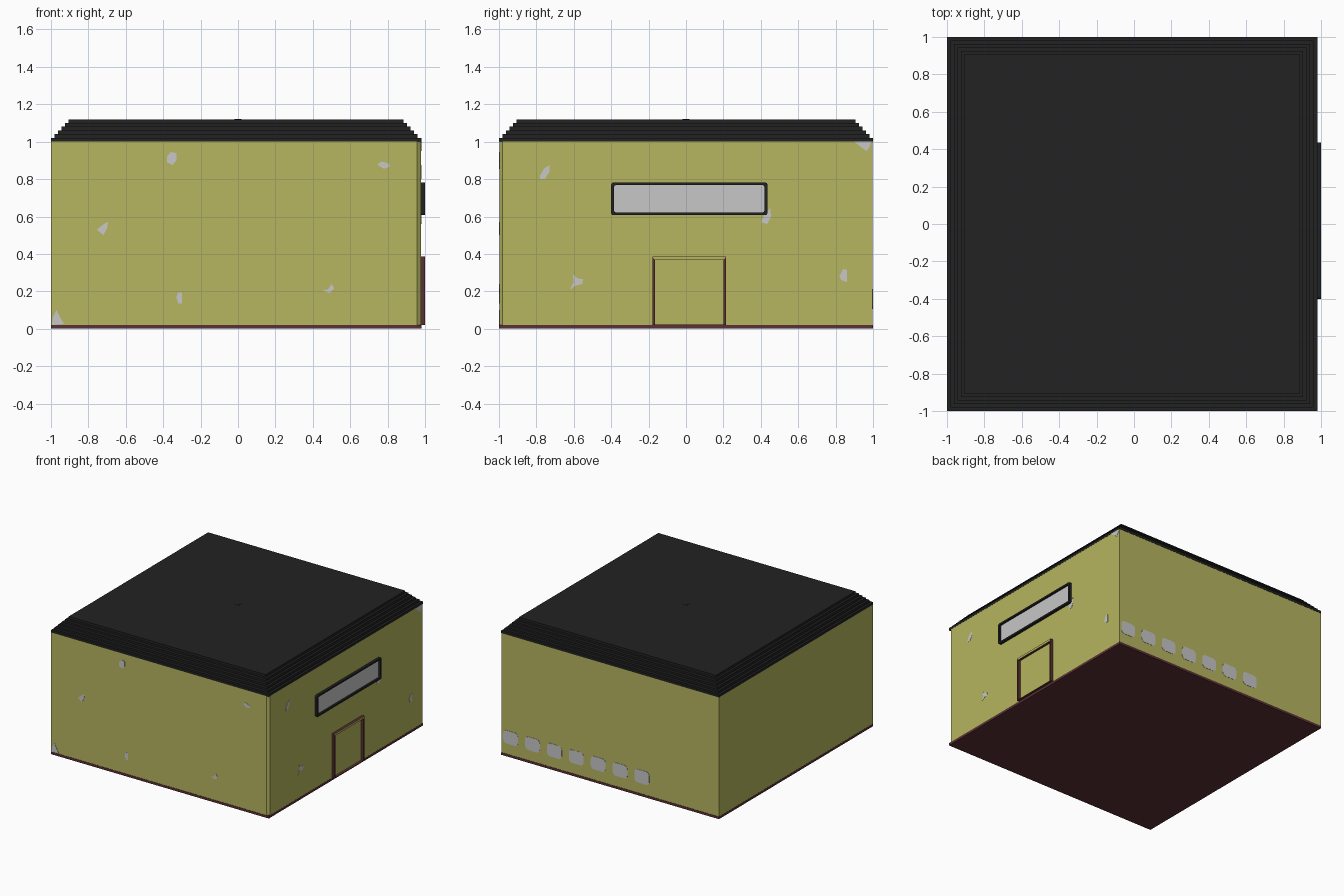
import bpy, bmesh, math

if "Cube" in bpy.data.objects:
    bpy.data.objects.remove(bpy.data.objects["Cube"])


def material(name, rgb):
    m = bpy.data.materials.new(name)
    m.diffuse_color = (*rgb, 1)
    m.use_nodes = True
    m.node_tree.nodes["Principled BSDF"].inputs["Base Color"].default_value = m.diffuse_color
    return m


OLIVE = material("olive_plaster", (0.47, 0.465, 0.115))
BLACK = material("roof_black", (0.016, 0.016, 0.016))
RED = material("dark_red", (0.105, 0.03, 0.034))
GREY = material("light_grey", (0.57, 0.57, 0.57))

# Wall planes: (u along wall, v height, d outward) -> world
WALL = 0.998
SIDES = {
    "front": lambda u, v, d: (u, -WALL - d, v),
    "back": lambda u, v, d: (u, WALL + d, v),
    "right": lambda u, v, d: (0.979 + d, u, v),
    "floor": lambda u, v, d: (u, v, d),
}


def finish(name, bm, *mats):
    bmesh.ops.recalc_face_normals(bm, faces=bm.faces)
    me = bpy.data.meshes.new(name)
    bm.to_mesh(me)
    bm.free()
    for m in mats:
        me.materials.append(m)
    ob = bpy.data.objects.new(name, me)
    bpy.context.collection.objects.link(ob)
    return ob


def prism(name, side, pts, d0, d1, mat):
    """Extrude an outline on a wall plane from depth d0 to d1."""
    bm = bmesh.new()
    a, b = ([bm.verts.new(SIDES[side](u, v, d)) for u, v in pts] for d in (d0, d1))
    bm.faces.new(a)
    bm.faces.new(b)
    n = len(pts)
    for i in range(n):
        j = (i + 1) % n
        bm.faces.new((a[i], a[j], b[j], b[i]))
    return finish(name, bm, mat)


def rect(u0, u1, v0, v1):
    return [(u0, v0), (u1, v0), (u1, v1), (u0, v1)]


def rounded(u0, u1, v0, v1, r, seg=4):
    pts = []
    corners = [(u1 - r, v1 - r), (u0 + r, v1 - r), (u0 + r, v0 + r), (u1 - r, v0 + r)]
    for k, (cu, cv) in enumerate(corners):
        for s in range(seg + 1):
            t = math.pi / 2 * (k + s / seg)
            pts.append((cu + r * math.cos(t), cv + r * math.sin(t)))
    return pts


def ring(name, side, outer, inner, d0, d1, *mats):
    """Hollow frame between two outlines with equal point counts."""
    bm = bmesh.new()
    loops = [[bm.verts.new(SIDES[side](u, v, d)) for u, v in pts]
             for pts, d in ((outer, d0), (outer, d1), (inner, d1), (inner, d0))]
    n = len(outer)
    for k in range(4):
        a, b = loops[k], loops[(k + 1) % 4]
        for i in range(n):
            j = (i + 1) % n
            bm.faces.new((a[i], a[j], b[j], b[i]))
    return finish(name, bm, *mats)


# Base slab, and walls with one chamfered corner
prism("base_slab", "floor", rect(-1, 0.98, -1, 1), 0, 0.02, RED)
prism("walls", "floor",
      [(-0.999, -WALL), (0.957, -WALL), (0.979, -0.98), (0.979, WALL), (-0.999, WALL)],
      0.02, 1.0, OLIVE)

# Stepped roof built as one profile, and its small centre plate
bm = bmesh.new()
loops = []
for step in range(6):
    i = 0.019 * step
    for z in (1.0 + 0.02 * step, 1.02 + 0.02 * step):
        loops.append([bm.verts.new((x, y, z)) for x, y in rect(-1 + i, 0.98 - i, -1 + i, 1 - i)])
for a, b in zip(loops, loops[1:]):
    for k in range(4):
        j = (k + 1) % 4
        bm.faces.new((a[k], a[j], b[j], b[k]))
bm.faces.new(loops[0])
bm.faces.new(loops[-1])
finish("stepped_roof", bm, BLACK)
prism("roof_centre_plate", "floor", rect(-0.02, 0.02, -0.02, 0.02), 1.119, 1.121, BLACK)

# Long window on the right wall
ring("window_frame", "right", rounded(-0.4, 0.435, 0.607, 0.782, 0.012),
     rounded(-0.385, 0.42, 0.622, 0.768, 0.012), 0, 0.021, BLACK)
prism("window_pane", "right", rounded(-0.387, 0.422, 0.62, 0.77, 0.012), 0, 0.006, GREY)

# Door surround: red posts, plaster-coloured front on the lintel
door = ring("door_frame", "right", rect(-0.18, 0.215, 0.02, 0.385),
            rect(-0.165, 0.2, 0.022, 0.367), 0, 0.021, RED, OLIVE)
for p in door.data.polygons:
    if p.normal.x > 0.9 and p.center.z > 0.36:
        p.material_index = 1

# Row of small windows on the back wall
for i in range(7):
    u = 0.895 - 0.199 * i
    prism(f"back_window_{i + 1}", "back", rounded(u - 0.067, u + 0.067, 0.105, 0.213, 0.03),
          0, 0.002, GREY)

# Worn plaster patches, outlines in hundredths of a unit
FRONT = [
    [-38, 92, -36, 94.5, -33, 94, -33, 90, -35, 87.5, -38, 89],
    [74.5, 88, 77, 89.5, 81, 88, 81, 86.5, 78, 85.5, 75.5, 87],
    [-75.5, 53, -71, 56.5, -69.5, 57, -70, 53.5, -72, 50],
    [45, 20.5, 48, 21, 50, 24, 51.5, 21.5, 49, 19],
    [-33, 17, -32, 19.5, -30, 19.5, -30, 13.5, -32, 13.5],
    [-99.5, 2, -99, 6, -97, 10, -95, 6, -93, 2.5],
]
RIGHT = [
    [-78, 82, -76, 85.5, -73, 87.5, -73, 84, -75.5, 80, -78, 80],
    [90, 100, 93, 97.5, 96.5, 95, 98, 97, 99, 100],
    [40, 57, 42, 61, 45, 64.5, 45.5, 60, 43.5, 56],
    [-62, 21, -60, 25, -60.5, 29, -58, 27, -55, 26.5, -55.5, 24, -59, 23],
    [82, 28, 84, 32, 86, 31.5, 86, 25, 83, 26],
]
for side, patches in (("front", FRONT), ("right", RIGHT)):
    for i, p in enumerate(patches):
        pts = [(u / 100, v / 100) for u, v in zip(p[::2], p[1::2])]
        prism(f"{side}_wall_patch_{i + 1}", side, pts, 0, 0.002, GREY)
